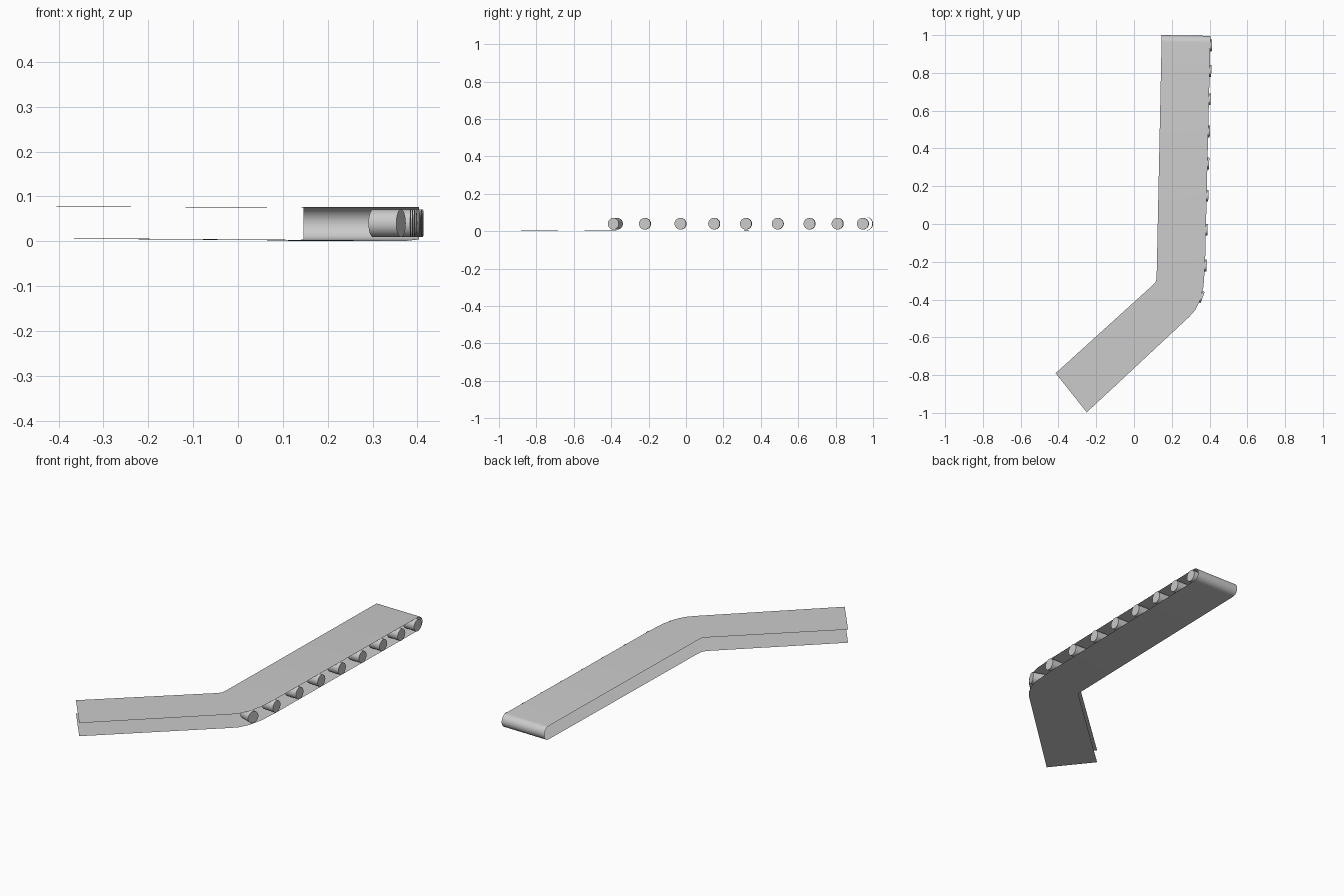
import bpy, bmesh, math
from mathutils import Vector

if "Cube" in bpy.data.objects:
    bpy.data.objects.remove(bpy.data.objects["Cube"])

# Plan stations along the belt: inner edge x, y / outer edge x, y / bottom z / top z
STATIONS = [
    (-0.415, -0.790, -0.250, -0.997, 0.006, 0.077),
    (0.100, -0.323, 0.294, -0.490, 0.002, 0.075),
    (0.113, -0.308, 0.325, -0.455, 0.001, 0.075),
    (0.117, -0.300, 0.350, -0.405, 0.001, 0.075),
    (0.119, -0.285, 0.368, -0.330, 0.001, 0.075),
    (0.120, -0.270, 0.376, -0.220, 0.001, 0.075),
    (0.146, 0.964, 0.404, 0.960, 0.004, 0.076),
]
ARC_STEPS = 14


def finish(bm, name, angle):
    mesh = bpy.data.meshes.new(name)
    bm.to_mesh(mesh)
    bm.free()
    obj = bpy.data.objects.new(name, mesh)
    bpy.context.collection.objects.link(obj)
    bpy.ops.object.select_all(action='DESELECT')
    obj.select_set(True)
    bpy.context.view_layer.objects.active = obj
    bpy.ops.object.shade_smooth_by_angle(angle=math.radians(angle))
    return obj


# Belt: one thin sheet running along the top, round the far end and back below
def build_belt():
    rows = [((a, b, top), (c, d, top)) for a, b, c, d, low, top in STATIONS]
    a, b, c, d, low, top = STATIONS[-1]
    mid, rad = (low + top) / 2, (top - low) / 2
    for i in range(1, ARC_STEPS):
        t = math.pi * i / ARC_STEPS
        z, dy = mid + rad * math.cos(t), rad * math.sin(t)
        rows.append(((a, b + dy, z), (c, d + dy, z)))
    rows += [((a, b, low), (c, d, low)) for a, b, c, d, low, top in reversed(STATIONS)]
    bm = bmesh.new()
    verts = [(bm.verts.new(p), bm.verts.new(q)) for p, q in rows]
    for (p0, q0), (p1, q1) in zip(verts, verts[1:]):
        bm.faces.new((p0, q0, q1, p1))
    return finish(bm, "conveyor_belt", 30)


# Short rollers set into the outer edge, square to the belt's run
def build_roller(index, edge, tilt, length=0.066, radius=0.031, overhang=0.009):
    axis = Vector((math.cos(tilt), -math.sin(tilt), 0))
    bm = bmesh.new()
    bmesh.ops.create_cone(bm, cap_ends=True, segments=32, radius1=radius,
                          radius2=radius, depth=length)
    roller = finish(bm, f"roller_{index}", 40)
    roller.rotation_euler = (0, math.pi / 2, -tilt)
    roller.location = Vector((*edge, 0.040)) + axis * (overhang - length / 2)


build_belt()
build_roller(1, (0.355, -0.386), math.radians(20))
for n, y in enumerate([-0.22, -0.03, 0.15, 0.32, 0.49, 0.66, 0.81, 0.945], 2):
    build_roller(n, (0.376 + (y + 0.22) * 0.0237, y), math.radians(2))
